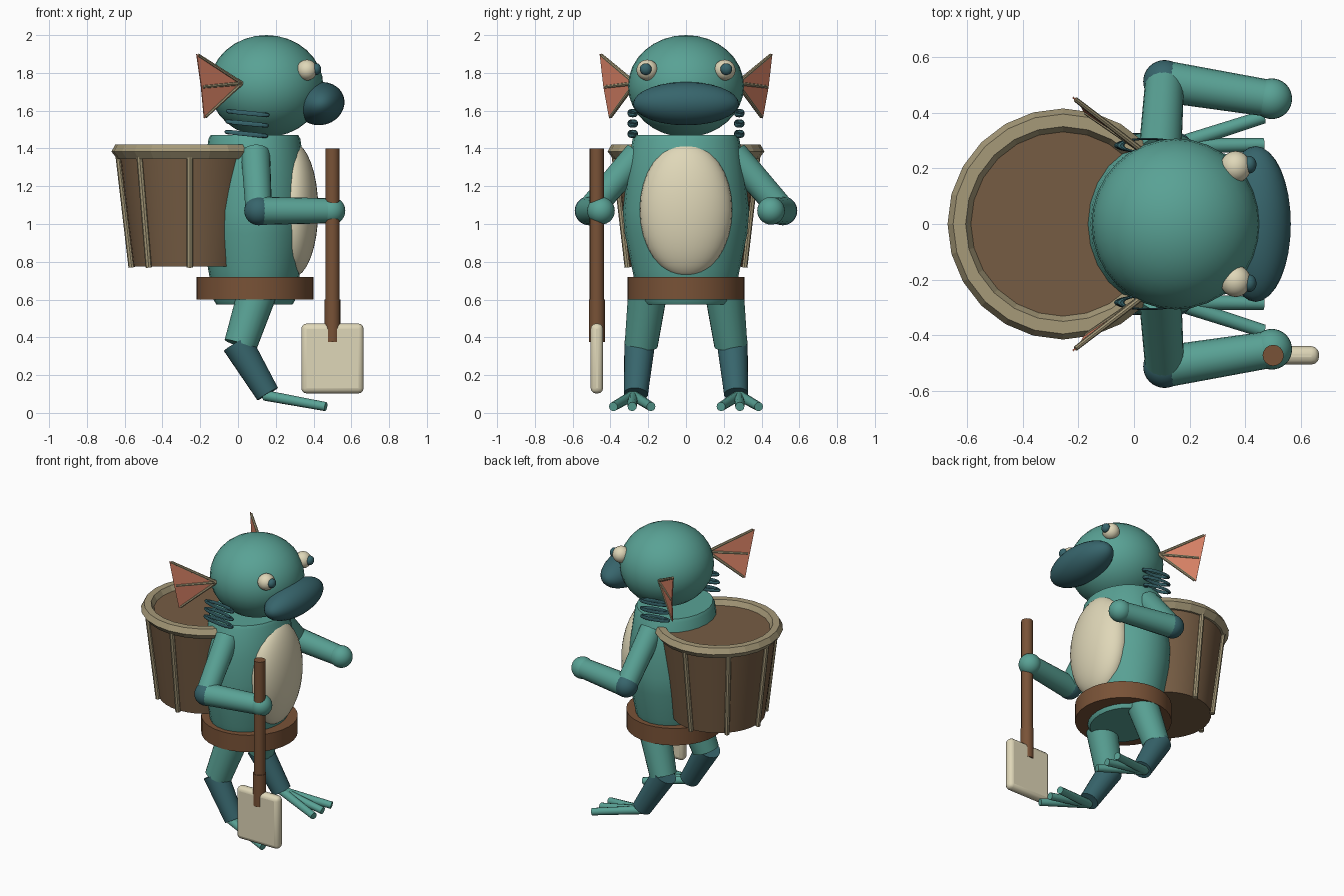
import bpy, bmesh, math
from mathutils import Vector

if "Cube" in bpy.data.objects:
    bpy.data.objects.remove(bpy.data.objects["Cube"])


def material(name, rgb):
    m = bpy.data.materials.new(name)
    m.diffuse_color = (*rgb, 1)
    m.use_nodes = True
    m.node_tree.nodes["Principled BSDF"].inputs["Base Color"].default_value = m.diffuse_color
    return m


TEAL = material("teal skin", (0.10, 0.36, 0.30))
DARK = material("dark teal", (0.038, 0.13, 0.15))
CREAM = material("cream", (0.74, 0.68, 0.48))
BASKET = material("basket brown", (0.18, 0.108, 0.057))
LEATHER = material("leather brown", (0.19, 0.085, 0.038))
TAN = material("tan wood", (0.38, 0.32, 0.19))
CORAL = material("coral fin", (0.68, 0.22, 0.13))


def finish(name, mat, angle=35):
    o = bpy.context.object
    o.name = name
    o.data.materials.clear()
    o.data.materials.append(mat)
    if angle:
        bpy.ops.object.shade_smooth_by_angle(angle=math.radians(angle))
    return o


def ball(name, loc, size, mat, tilt=0):
    bpy.ops.mesh.primitive_uv_sphere_add(segments=32, ring_count=16, location=loc,
                                         rotation=(0, tilt, 0))
    bpy.context.object.scale = size
    return finish(name, mat)


def rod(name, a, b, r1, mat, r2=None, sides=20):
    a, b = Vector(a), Vector(b)
    d = b - a
    bpy.ops.mesh.primitive_cone_add(vertices=sides, radius1=r1, radius2=r1 if r2 is None else r2,
                                    depth=d.length, location=(a + b) / 2)
    bpy.context.object.rotation_euler = d.to_track_quat('Z', 'Y').to_euler()
    return finish(name, mat)


def new_mesh(name, bm, mat, angle=35):
    me = bpy.data.meshes.new(name)
    bm.to_mesh(me)
    bm.free()
    o = bpy.data.objects.new(name, me)
    bpy.context.collection.objects.link(o)
    bpy.ops.object.select_all(action='DESELECT')
    o.select_set(True)
    bpy.context.view_layer.objects.active = o
    return finish(name, mat, angle)


def lathe(name, profile, centre, mat, sides, xs=1.0, closed=False, angle=35):
    """Turn an (r, z) profile; closed joins last ring to first, else the ends are capped."""
    bm = bmesh.new()
    rings = []
    for r, z in profile:
        rings.append([bm.verts.new((centre + r * xs * math.cos(2 * math.pi * i / sides),
                                    r * math.sin(2 * math.pi * i / sides), z))
                      for i in range(sides)])
    pairs = list(zip(rings, rings[1:])) + ([(rings[-1], rings[0])] if closed else [])
    for lo, hi in pairs:
        for i in range(sides):
            j = (i + 1) % sides
            bm.faces.new((lo[i], lo[j], hi[j], hi[i]))
    if not closed:
        bm.faces.new(rings[0])
        bm.faces.new(rings[-1])
    bmesh.ops.recalc_face_normals(bm, faces=bm.faces)
    return new_mesh(name, bm, mat, angle)


# Body, belly and belt
lathe("torso", [(0.235, 0.575), (0.25, 0.595), (0.285, 0.76), (0.325, 0.95), (0.335, 1.07),
                (0.315, 1.25), (0.283, 1.45), (0.27, 1.47)], 0.087, TEAL, 24, xs=0.86)
ball("belly", (0.29, 0, 1.075), (0.135, 0.245, 0.357), CREAM)
rod("belt", (0.09, 0, 0.60), (0.09, 0, 0.72), 0.31, LEATHER, sides=32)

# Head and mouth
ball("head", (0.15, 0, 1.73), (0.302, 0.307, 0.27), TEAL)
ball("mouth", (0.437, 0, 1.637), (0.128, 0.28, 0.113), DARK, -0.3)

# Basket with rim and staves
BX = -0.255
lathe("basket", [(0.30, 0.775), (0.375, 1.385)], BX, BASKET, 32)
lathe("basket_rim", [(0.385, 1.345), (0.415, 1.383), (0.395, 1.42), (0.35, 1.42),
                     (0.33, 1.383), (0.35, 1.345)], BX, TAN, 24, closed=True, angle=0)
for i in range(8):
    c, s = math.cos(i * math.pi / 4), math.sin(i * math.pi / 4)
    rod("basket_stave", (BX + 0.308 * c, 0.308 * s, 0.77), (BX + 0.378 * c, 0.378 * s, 1.37),
        0.017, TAN, sides=8)

# Paired parts
for s, side in ((-1, "right"), (1, "left")):
    # Eyes
    ball("eye_" + side, (0.365, s * 0.205, 1.815), (0.055, 0.057, 0.055), CREAM)
    ball("pupil_" + side, (0.415, s * 0.213, 1.82), (0.025, 0.031, 0.031), DARK)

    # Head fin: thin webbing between three spines
    root = Vector((0.02, s * 0.27, 1.745))
    tips = [Vector((-0.22, s * 0.455, 1.90)), Vector((-0.195, s * 0.435, 1.725)),
            Vector((-0.18, s * 0.405, 1.56))]
    bm = bmesh.new()
    v = [bm.verts.new(p) for p in [root] + tips]
    bm.faces.new((v[0], v[1], v[2]))
    bm.faces.new((v[0], v[2], v[3]))
    web = new_mesh("fin_web_" + side, bm, CORAL, 0)
    solid = web.modifiers.new("thickness", 'SOLIDIFY')
    solid.thickness = 0.006
    solid.offset = 0
    for t in tips:
        rod("fin_spine_" + side, root, root.lerp(t, 0.96), 0.011, TAN, 0.009, sides=8)

    # Gill loops
    for k in range(3):
        bpy.ops.mesh.primitive_torus_add(major_segments=32, minor_segments=8, major_radius=0.1,
                                         minor_radius=0.014,
                                         location=(0.052 - 0.004 * k, s * 0.282, 1.587 - 0.055 * k),
                                         rotation=(0, 0.1, 0))
        bpy.context.object.scale = (1.02, 0.24, 0.85)
        finish("gill_" + side, DARK)

    # Arm
    elbow, hand = (0.11, s * 0.512, 1.07), (0.495, s * 0.45, 1.07)
    rod("upper_arm_" + side, (0.093, s * 0.25, 1.37), elbow, 0.077, TEAL, 0.07)
    ball("elbow_" + side, elbow, (0.077,) * 3, DARK)
    rod("forearm_" + side, elbow, hand, 0.075, TEAL, 0.066)
    ball("hand_" + side, hand, (0.073,) * 3, TEAL)

    # Leg and three spread toes
    rod("thigh_" + side, (0.11, s * 0.20, 0.66), (0.013, s * 0.237, 0.36), 0.105, TEAL, 0.088)
    rod("shin_" + side, (-0.005, s * 0.245, 0.37), (0.157, s * 0.265, 0.10), 0.082, DARK, 0.064)
    for dy in (-0.10, 0, 0.10):
        rod("toe_" + side, (0.14, s * 0.28, 0.093), (0.465, s * 0.285 + dy, 0.033),
            0.028, TEAL, 0.024, sides=12)

# Shovel
rod("shovel_handle", (0.5, -0.472, 0.38), (0.5, -0.472, 1.40), 0.038, LEATHER, sides=16)
rod("shovel_collar", (0.5, -0.472, 0.375), (0.5, -0.472, 0.60), 0.042, LEATHER, sides=16)
bpy.ops.mesh.primitive_cube_add(size=1, location=(0.5, -0.472, 0.288))
bpy.context.object.scale = (0.33, 0.066, 0.37)
bpy.ops.object.transform_apply(location=False, rotation=False, scale=True)
blade = finish("shovel_blade", CREAM)
bevel = blade.modifiers.new("rounded", 'BEVEL')
bevel.width = 0.028
bevel.segments = 3
